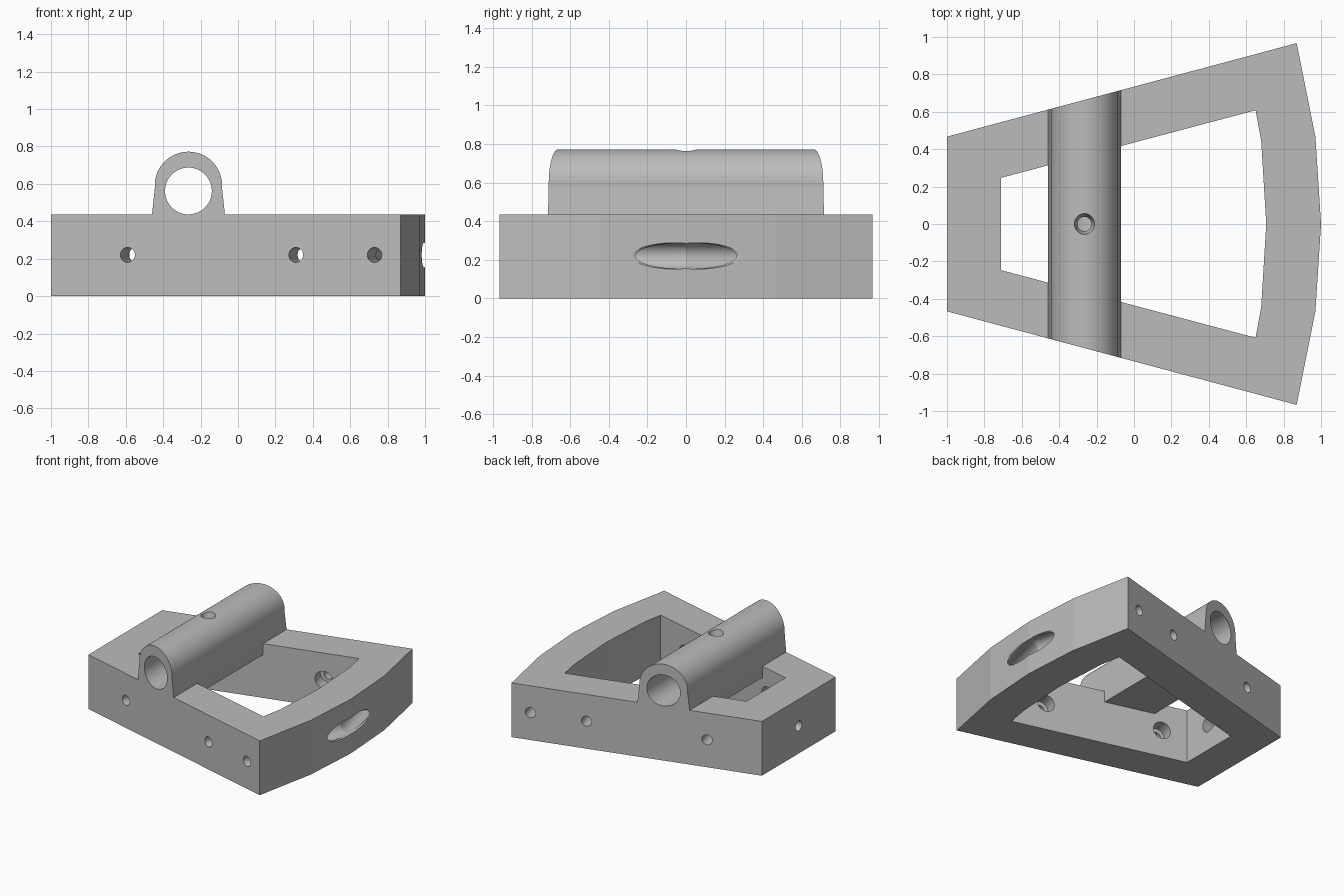
import bpy, bmesh
from math import sin, cos, pi, radians
from mathutils import Vector, Matrix

cube = bpy.data.objects.get("Cube")
if cube:
    bpy.data.objects.remove(cube)

grey = bpy.data.materials.new("matte grey")
grey.use_nodes = True
grey.diffuse_color = (0.5, 0.5, 0.5, 1)
grey.node_tree.nodes["Principled BSDF"].inputs["Base Color"].default_value = (0.5, 0.5, 0.5, 1)


def finish(name, bm):
    bmesh.ops.recalc_face_normals(bm, faces=bm.faces)
    me = bpy.data.meshes.new(name)
    bm.to_mesh(me)
    bm.free()
    ob = bpy.data.objects.new(name, me)
    bpy.context.collection.objects.link(ob)
    me.materials.append(grey)
    return ob


def prism(name, points, depth):
    """Extrude a closed loop of 3D points along a vector."""
    bm = bmesh.new()
    face = bm.faces.new([bm.verts.new(p) for p in points])
    ext = bmesh.ops.extrude_face_region(bm, geom=[face])
    verts = [g for g in ext["geom"] if isinstance(g, bmesh.types.BMVert)]
    bmesh.ops.translate(bm, verts=verts, vec=depth)
    return finish(name, bm)


def plan(half, z):
    """Mirror half an outline across y = 0."""
    loop = half + [(x, -y) for x, y in reversed(half) if y > 0]
    return [(x, y, z) for x, y in loop]


def drill(name, start, end, r1, r2=None):
    """Round cutter between two points, optionally tapered."""
    start, end = Vector(start), Vector(end)
    axis = end - start
    bm = bmesh.new()
    mat = Matrix.Translation((start + end) / 2) @ axis.to_track_quat('Z', 'Y').to_matrix().to_4x4()
    bmesh.ops.create_cone(bm, cap_ends=True, segments=96, radius1=r1,
                          radius2=r1 if r2 is None else r2, depth=axis.length, matrix=mat)
    return finish(name, bm)


def boolean(target, tool, mode):
    mod = target.modifiers.new(tool.name, 'BOOLEAN')
    mod.operation, mod.object, mod.solver = mode, tool, 'EXACT'
    bpy.context.view_layer.objects.active = target
    bpy.ops.object.modifier_apply(modifier=mod.name)
    bpy.data.objects.remove(tool)


TOP, MID = 0.435, 0.22
outer = [(-1, 0.467), (0.87, 0.967), (0.97, 0.465), (1, 0)]
inner = [(-0.71, 0.247), (0.65, 0.608), (0.68, 0.445), (0.707, 0)]

# Wedge-shaped frame with its open middle
frame = prism("frame", plan(outer, 0), (0, 0, TOP))
boolean(frame, prism("opening", plan(inner, -0.1), (0, 0, 1)), 'DIFFERENCE')

# Rod housing: tapered arch across the frame, trimmed flush with its sides
cx, cz, r = -0.265, 0.592, 0.18
arch = [(cx + r * cos(a), cz + r * sin(a))
        for a in (radians(-4) + radians(188) * i / 56 for i in range(57))]
section = [(cx + 0.195, 0.345), (cx + 0.195, TOP)] + arch + [(cx - 0.195, TOP), (cx - 0.195, 0.345)]
housing = prism("rod_housing", [(x, -1, z) for x, z in section], (0, 2, 0))
boolean(housing, prism("envelope", plan(outer, -0.1), (0, 0, 1.2)), 'INTERSECT')
boolean(frame, housing, 'UNION')

# Rod bore and tapered set-screw hole
boolean(frame, drill("rod_bore", (cx, -1, 0.562), (cx, 1, 0.562), 0.125), 'DIFFERENCE')
boolean(frame, drill("screw_hole", (cx, 0, 0.66), (cx, 0, 0.78), 0.033, 0.057), 'DIFFERENCE')


def stepped_hole(start, direction, length):
    """Narrow hole from the outside opening into a wide inner bore."""
    p, d = Vector(start), Vector(direction).normalized()
    boolean(frame, drill("narrow_hole", p - d * 0.05, p + d * 0.2, 0.04), 'DIFFERENCE')
    boolean(frame, drill("wide_bore", p + d * 0.18, p + d * length, 0.068), 'DIFFERENCE')


# Stepped holes square to each side wall; the last pair meets in the curved end
slope = 0.5 / 1.87
for side in (-1, 1):
    for x, length in ((-0.59, 0.36), (0.31, 0.36), (0.73, 1.5)):
        y = 0.467 + slope * (x + 1)
        stepped_hole((x, side * y, MID), (slope, -side, 0), length)
stepped_hole((-1, 0, MID), (1, 0, 0), 0.36)

# Smooth round surfaces, crisp facets
bpy.ops.object.select_all(action='DESELECT')
frame.select_set(True)
bpy.context.view_layer.objects.active = frame
bpy.ops.object.shade_smooth_by_angle(angle=radians(5))
